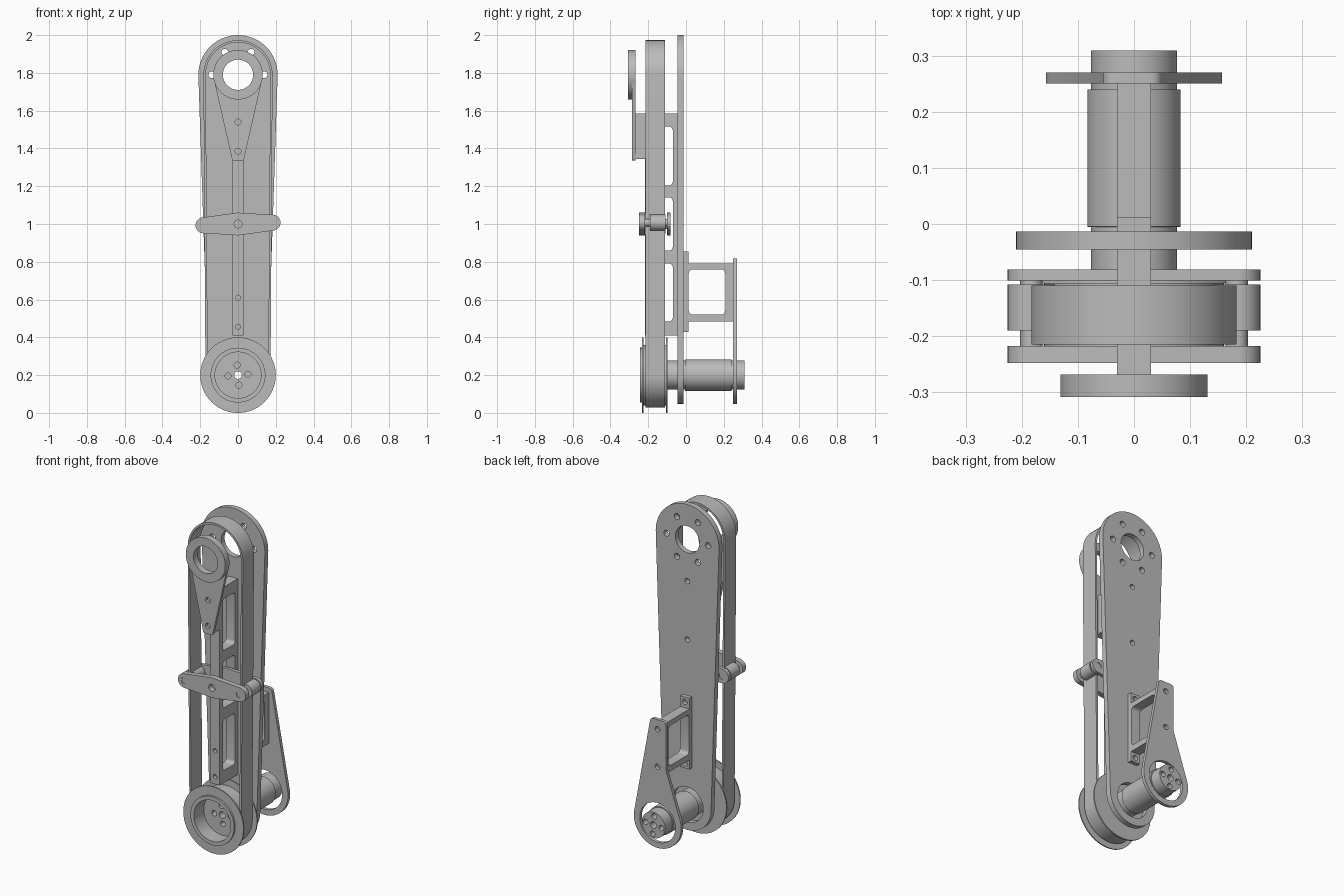
import bpy, bmesh
from math import sin, cos, radians, pi
from mathutils import Matrix, Vector
from mathutils.geometry import convex_hull_2d

if "Cube" in bpy.data.objects:
    bpy.data.objects.remove(bpy.data.objects["Cube"], do_unlink=True)

grey = bpy.data.materials.new("plain grey")
grey.use_nodes = True
GREY = (0.5, 0.5, 0.5, 1)
grey.diffuse_color = GREY
grey.node_tree.nodes["Principled BSDF"].inputs["Base Color"].default_value = GREY

# Local profile axes (u, v, depth) to world axes
TO_WORLD = {
    "y": Matrix(((1, 0, 0), (0, 0, -1), (0, 1, 0))).to_4x4(),
    "x": Matrix(((0, 0, 1), (1, 0, 0), (0, 1, 0))).to_4x4(),
}


def circle(u, v, r, start=0, end=360, n=64):
    steps = n if end - start == 360 else n + 1
    angles = [radians(start + (end - start) * i / n) for i in range(steps)]
    return [Vector((u + r * cos(a), v + r * sin(a))) for a in angles]


def hull(*circles):
    pts = [p for c in circles for p in circle(*c)]
    return [pts[i] for i in convex_hull_2d(pts)]


def rect(u0, u1, v0, v1):
    return [(u0, v0), (u1, v0), (u1, v1), (u0, v1)]


def round_rect(u0, u1, v0, v1, r):
    return hull(*[(u, v, r, 0, 360, 16) for u in (u0 + r, u1 - r) for v in (v0 + r, v1 - r)])


def prism(name, lo, hi, outline, holes=(), axis="y", bevel=0):
    """Extrude an outline with holes from lo to hi along a world axis."""
    curve = bpy.data.curves.new(name, "CURVE")
    curve.dimensions = "2D"
    curve.fill_mode = "BOTH"
    curve.extrude = (hi - lo) / 2
    for loop in (outline, *holes):
        spline = curve.splines.new("POLY")
        spline.points.add(len(loop) - 1)
        for point, (u, v) in zip(spline.points, loop):
            point.co = (u, v, 0, 1)
        spline.use_cyclic_u = True
    helper = bpy.data.objects.new(name + "_profile", curve)
    bpy.context.collection.objects.link(helper)
    graph = bpy.context.evaluated_depsgraph_get()
    mesh = bpy.data.meshes.new_from_object(helper.evaluated_get(graph))
    bpy.data.objects.remove(helper, do_unlink=True)

    bm = bmesh.new()
    bm.from_mesh(mesh)
    bmesh.ops.remove_doubles(bm, verts=bm.verts, dist=0.00005)
    mid = (lo + hi) / 2
    shift = Vector((mid, 0, 0)) if axis == "x" else Vector((0, mid, 0))
    bmesh.ops.transform(bm, matrix=Matrix.Translation(shift) @ TO_WORLD[axis], verts=bm.verts)
    bmesh.ops.recalc_face_normals(bm, faces=bm.faces)
    bm.to_mesh(mesh)
    bm.free()
    mesh.name = name
    mesh.materials.clear()
    mesh.materials.append(grey)
    obj = bpy.data.objects.new(name, mesh)
    bpy.context.collection.objects.link(obj)
    bpy.ops.object.select_all(action="DESELECT")
    obj.select_set(True)
    bpy.context.view_layer.objects.active = obj
    bpy.ops.object.shade_smooth_by_angle(angle=radians(30))
    if bevel:
        mod = obj.modifiers.new("rounded_edges", "BEVEL")
        mod.width, mod.segments = bevel, 3
    return obj


TOP, LOW = 1.79, 0.2     # heights of the two pivots


def bolt_ring(z, ring, r, count, turn=0):
    return [circle(ring * cos(turn + i * 2 * pi / count),
                   z + ring * sin(turn + i * 2 * pi / count), r, n=24) for i in range(count)]


def hole(z, r=0.016, x=0):
    return circle(x, z, r, n=24)


# Main back plate
prism("main_plate", -0.045, -0.013, hull((0, TOP, 0.21), (0, 0.205, 0.157)),
      [circle(0, TOP, 0.08), circle(0, LOW, 0.105), hole(1.54), hole(1.19)]
      + bolt_ring(TOP, 0.138, 0.018, 6))

# Belt loop
prism("belt", -0.215, -0.11, hull((0, TOP, 0.183), (0, LOW, 0.172)),
      [hull((0, TOP, 0.171), (0, LOW, 0.16))])

# Lower pulley, an open cup with two flanges
centre = hole(LOW, 0.02)
bolts = bolt_ring(LOW, 0.053, 0.016, 4, radians(5))
cup = circle(0, LOW, 0.122)
prism("pulley_rear_flange", -0.106, -0.098, circle(0, LOW, 0.2), [centre])
prism("pulley_floor", -0.15, -0.106, circle(0, LOW, 0.13), [centre] + bolts)
prism("pulley_barrel", -0.226, -0.106, circle(0, LOW, 0.16), [cup])
prism("pulley_front_flange", -0.233, -0.226, circle(0, LOW, 0.2), [cup])
prism("pulley_lip", -0.244, -0.233, circle(0, LOW, 0.145), [cup])

# Hollow drive shaft and its sleeve
prism("shaft_front", -0.098, -0.005, circle(0, LOW, 0.077), [centre])
prism("shaft_sleeve", -0.005, 0.24, circle(0, LOW, 0.083), [centre], bevel=0.004)
prism("shaft_rear", 0.24, 0.309, circle(0, LOW, 0.077), [centre] + bolts)

# Central spine with windows, front rail and upper spacer
windows = [round_rect(-0.187, -0.07, a, b, 0.018)
           for a, b in ((0.485, 0.79), (0.86, 1.14), (1.205, 1.515))]
prism("spine", -0.03, 0.03, rect(-0.195, -0.045, 0.41, 1.585), windows, axis="x")
prism("spine_front_rail", -0.217, -0.195, rect(-0.03, 0.03, 0.41, 1.585),
      [hole(0.61, 0.013), hole(0.455, 0.013)])
prism("spine_spacer", -0.268, -0.217, rect(-0.03, 0.03, 1.345, 1.585))

# Upper front bracket and bearing ring
prism("upper_bracket", -0.285, -0.268,
      hull((0, TOP, 0.13), (-0.022, 1.346, 0.01), (0.022, 1.346, 0.01)),
      [circle(0, TOP, 0.08), hole(1.54), hole(1.385)])
prism("bearing_ring", -0.308, -0.268, circle(0, TOP, 0.131), [circle(0, TOP, 0.08)])

# Belt tensioner: two bars, axles and rollers, slightly tilted
ends = [(-0.183, 0.993), (0.183, 1.007)]
bar = hull((0, 1, 0.06), *[(x, z, 0.042) for x, z in ends])
bar_holes = [hole(z, 0.02, x) for x, z in ends]
prism("tensioner_front_bar", -0.248, -0.217, bar, bar_holes + [hole(1, 0.021)])
prism("tensioner_rear_bar", -0.101, -0.081, bar, bar_holes)
for side, (x, z) in zip(("right", "left"), ends):
    prism(side + "_axle", -0.244, -0.085, circle(x, z, 0.02, n=32))
    prism(side + "_roller", -0.19, -0.108, circle(x, z, 0.042), bevel=0.007)

# Rear bracket: mounting flange and open frame
prism("rear_bracket_flange", -0.013, 0.012, rect(-0.03, 0.03, 0.428, 0.855),
      [hole(0.825), hole(0.457)])
prism("rear_bracket_frame", -0.03, 0.03, rect(0.011, 0.25, 0.485, 0.79),
      [round_rect(0.014, 0.208, 0.52, 0.76, 0.022)], axis="x")

# Rear arm: ring end, one straight side and one bent side
arm = (circle(0, 0.205, 0.157, -199, 10)
       + circle(0.03, 0.797, 0.02, 10, 90, 6)
       + circle(-0.035, 0.797, 0.02, 90, 180, 6)
       + [(-0.055, 0.53)])
prism("rear_arm", 0.25, 0.27, arm, [circle(0, LOW, 0.118), hole(0.76), hole(0.535)])
